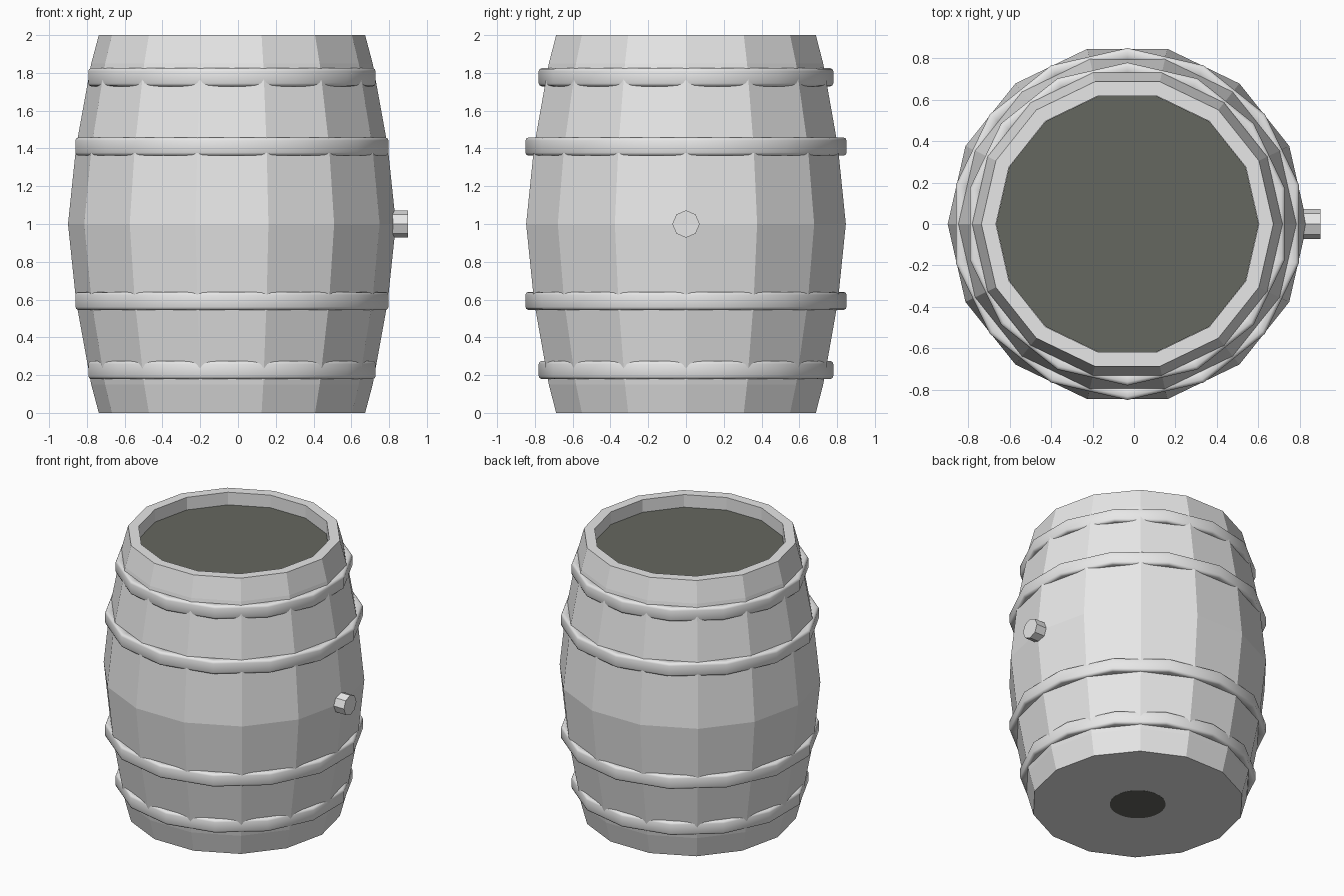
import bpy, bmesh, math
from mathutils import Matrix

SIDES = 14
CENTRE_X = -0.032
STEP = 2 * math.pi / SIDES

cube = bpy.data.objects.get("Cube")
if cube:
    bpy.data.objects.remove(cube, do_unlink=True)


def material(name, rgb):
    m = bpy.data.materials.new(name)
    m.use_nodes = True
    m.diffuse_color = (*rgb, 1)
    m.node_tree.nodes["Principled BSDF"].inputs["Base Color"].default_value = (*rgb, 1)
    return m


grey = material("pale grey", (0.8, 0.8, 0.8))
dark = material("dark olive grey", (0.13, 0.135, 0.115))


def finish(name, bm, mat, location=(CENTRE_X, 0, 0)):
    bmesh.ops.recalc_face_normals(bm, faces=bm.faces)
    mesh = bpy.data.meshes.new(name)
    bm.to_mesh(mesh)
    bm.free()
    mesh.materials.append(mat)
    obj = bpy.data.objects.new(name, mesh)
    obj.location = location
    bpy.context.collection.objects.link(obj)
    return obj


def lathe(name, profile, mat, turn=0.0, closed=False):
    """Spin (radius, height) points round the z axis; open ends are capped."""
    bm = bmesh.new()
    rings = [[bm.verts.new((r * math.cos(turn + i * STEP), r * math.sin(turn + i * STEP), z))
              for i in range(SIDES)] for r, z in profile]
    pairs = list(zip(rings, rings[1:]))
    if closed:
        pairs.append((rings[-1], rings[0]))
    else:
        bm.faces.new(rings[0])
        bm.faces.new(rings[-1])
    for a, b in pairs:
        for i in range(SIDES):
            j = (i + 1) % SIDES
            bm.faces.new((a[i], a[j], b[j], b[i]))
    return finish(name, bm, mat)


def cylinder(name, sides, radius, depth, mat, location, rotation=Matrix()):
    bm = bmesh.new()
    bmesh.ops.create_cone(bm, cap_ends=True, segments=sides, radius1=radius,
                          radius2=radius, depth=depth, matrix=rotation)
    return finish(name, bm, mat, location)


# Faceted staves with a recessed top
lower = [(0.705, 0), (0.745, 0.15), (0.825, 0.59), (0.868, 1)]
upper = [(r, 2 - z) for r, z in reversed(lower[:-1])]
lathe("barrel_body", lower + upper + [(0.635, 2), (0.635, 1.9)], grey)

# Dark filling just below the rim
lathe("barrel_contents", [(0.634, 1.901), (0.634, 1.909)], dark)

# Rounded hoops, turned half a step from the staves
BEVEL = 0.016
for label, z, r in (("bottom", 0.227, 0.78), ("lower", 0.593, 0.85),
                    ("upper", 1.41, 0.85), ("top", 1.777, 0.78)):
    half = 0.048
    section = [(r - 0.07, z - half), (r - BEVEL, z - half), (r - BEVEL * 0.3, z - half + BEVEL * 0.3),
               (r, z - half + BEVEL), (r, z + half - BEVEL),
               (r - BEVEL * 0.3, z + half - BEVEL * 0.3), (r - BEVEL, z + half), (r - 0.07, z + half)]
    hoop = lathe(label + "_hoop", section, grey, turn=STEP / 2, closed=True)
    hoop.data.shade_smooth()

# Bung on the side
cylinder("bung", 8, 0.072, 0.14, grey, (0.83, 0, 1), Matrix.Rotation(math.pi / 2, 4, 'Y'))

# Dark round plate under the base
cylinder("base_plate", 32, 0.185, 0.006, dark, (CENTRE_X, 0, 0.002))
